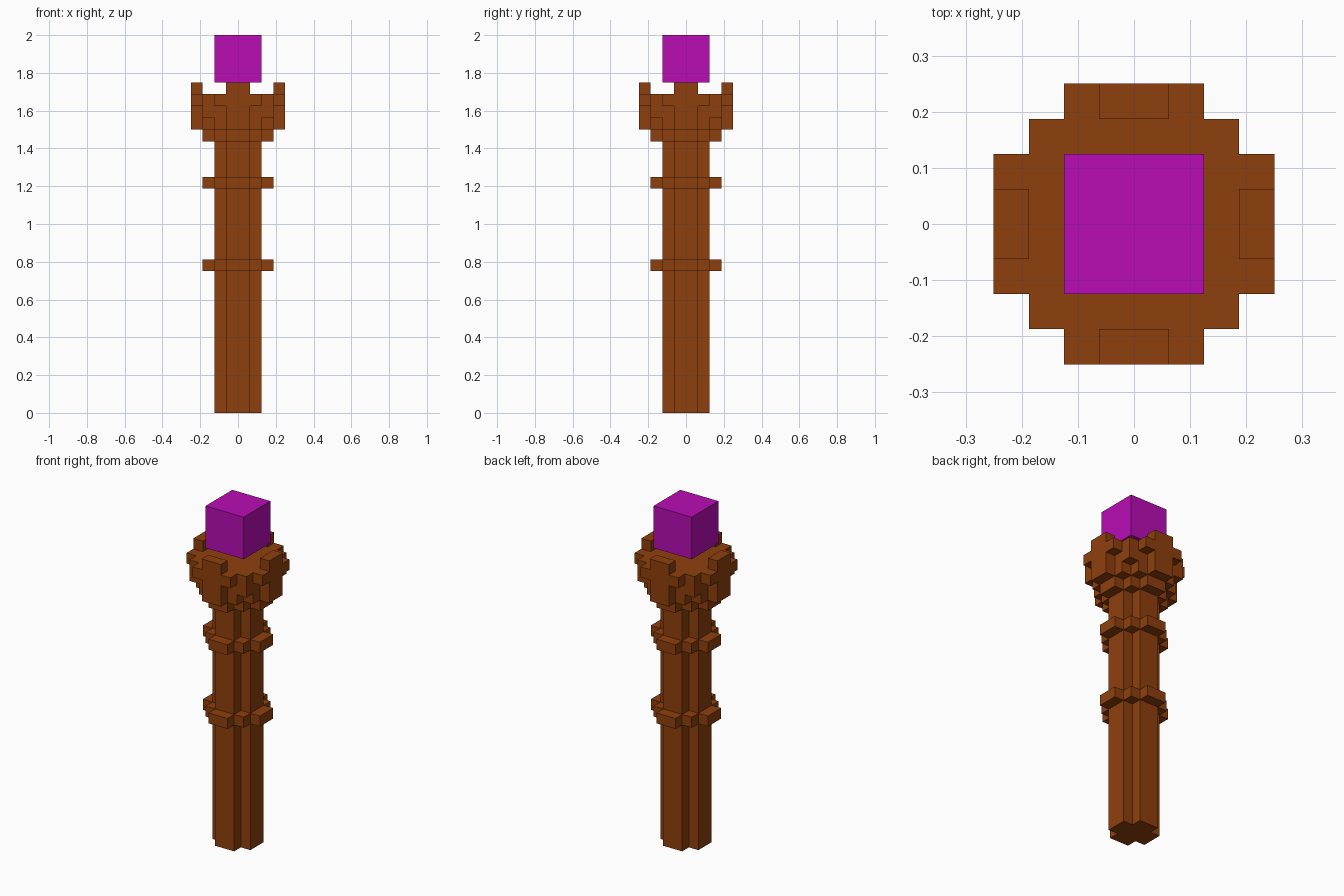
import bpy
import bmesh

U = 1 / 16  # block size

cube = bpy.data.objects.get("Cube")
if cube:
    bpy.data.objects.remove(cube, do_unlink=True)


def make_material(name, rgb):
    mat = bpy.data.materials.new(name)
    mat.use_nodes = True
    color = (*rgb, 1)
    mat.diffuse_color = color
    bsdf = next(n for n in mat.node_tree.nodes if n.type == "BSDF_PRINCIPLED")
    bsdf.inputs["Base Color"].default_value = color
    return mat


def stepped_outline(steps):
    """Four-way symmetric block outline; steps are (half width, half depth) in blocks."""
    quarter = [steps[0]]
    for (a, _), (c, d) in zip(steps, steps[1:]):
        quarter += [(a, d), (c, d)]
    points = []
    for _ in range(4):
        points += quarter
        quarter = [(y, -x) for x, y in quarter]
    return points


def prism(name, points, z0, z1, mat):
    """Extrude an outline from block height z0 to z1."""
    bm = bmesh.new()
    base = bm.faces.new([bm.verts.new((x * U, y * U, z0 * U)) for x, y in points])
    top = bmesh.ops.extrude_face_region(bm, geom=[base])["geom"]
    bmesh.ops.translate(bm, vec=(0, 0, (z1 - z0) * U),
                        verts=[v for v in top if isinstance(v, bmesh.types.BMVert)])
    bmesh.ops.recalc_face_normals(bm, faces=bm.faces)
    mesh = bpy.data.meshes.new(name)
    bm.to_mesh(mesh)
    bm.free()
    mesh.materials.append(mat)
    obj = bpy.data.objects.new(name, mesh)
    bpy.context.collection.objects.link(obj)
    return obj


wood = make_material("brown wood", (0.275, 0.051, 0.004))
crystal = make_material("magenta crystal", (0.479, 0.004, 0.456))

# Shaft with notched corners
prism("shaft", stepped_outline([(1, 2), (2, 1)]), 0, 23, wood)

# Two collars around the shaft
RING = [(1, 3), (2, 2), (3, 1)]
for name, z in (("lower_collar", 12), ("upper_collar", 19)):
    prism(name, stepped_outline(RING), z, z + 1, wood)

# Head, widening one block layer at a time
layers = [
    ("head_base", RING),
    ("head_lower", [(1, 4), (2, 3), (3, 2), (4, 1)]),
    ("head_middle", [(1, 4), (3, 3), (4, 1)]),
    ("head_rim", [(2, 4), (3, 3), (4, 2)]),
]
for i, (name, steps) in enumerate(layers):
    prism(name, stepped_outline(steps), 23 + i, 24 + i, wood)

# Four prongs standing on the rim
prong = [(-1, 3), (1, 3), (1, 4), (-1, 4)]
for side in ("back", "right", "front", "left"):
    # each turn is 90 degrees
    if side == "right":
        points = [(-y, x) for x, y in prong]
    elif side == "left":
        points = [(y, -x) for x, y in prong]
    elif side == "front":
        points = [(-x, -y) for x, y in prong]
    else:
        points = prong
    prism(side + "_prong", points, 27, 28, wood)

# Crystal floating above the head
prism("crystal", [(-2, -2), (2, -2), (2, 2), (-2, 2)], 28, 32, crystal)
